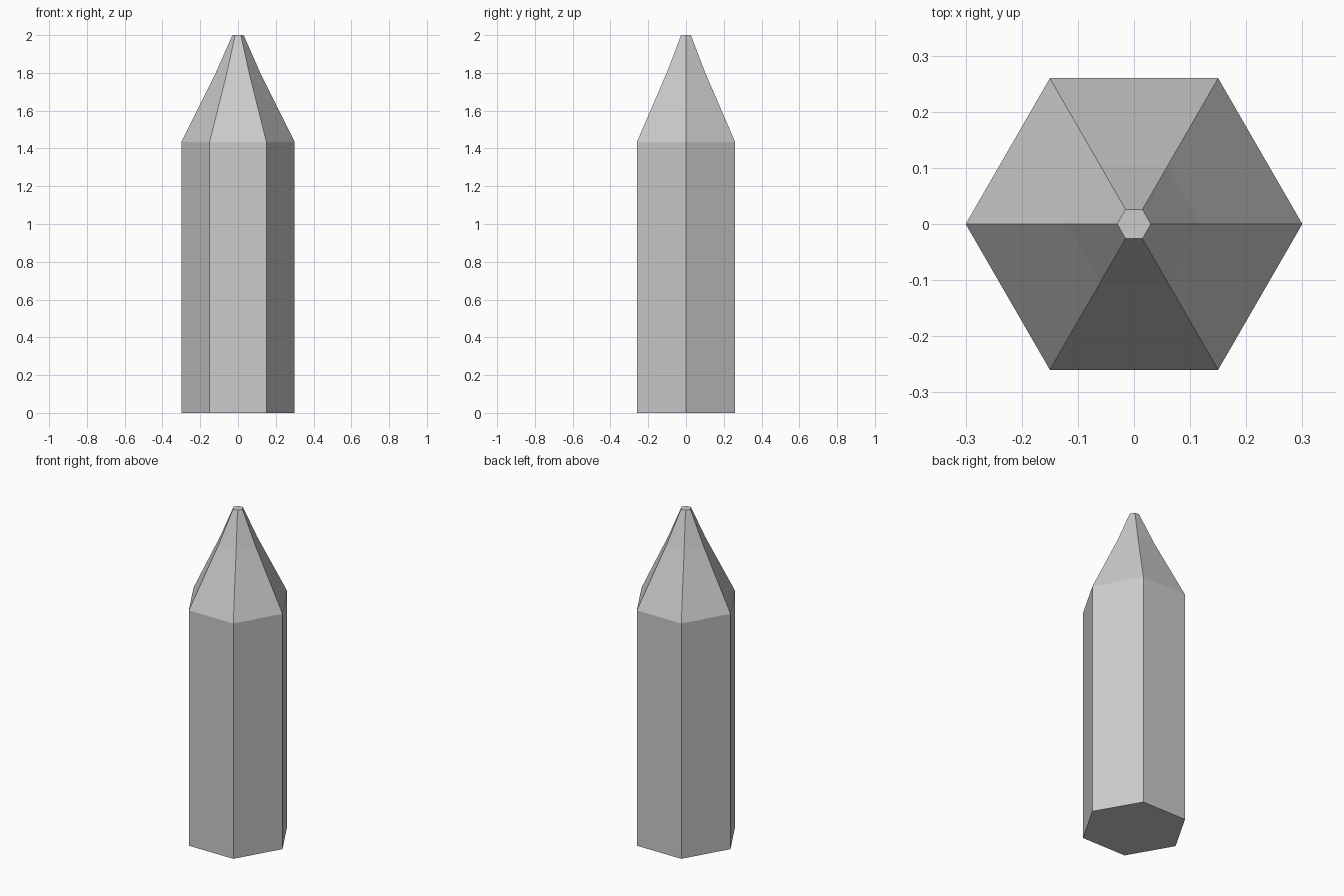
import bpy, bmesh
from math import cos, sin, tau

if "Cube" in bpy.data.objects:
    bpy.data.objects.remove(bpy.data.objects["Cube"])

SIDES = 6
# (radius, height) rings: base, shoulder, start of tip, blunt end
PROFILE = [(0.30, 0.0), (0.30, 1.435), (0.118, 1.80), (0.03, 2.0)]


def loft(name, profile):
    """Flat-sided closed solid through stacked regular polygons."""
    bm = bmesh.new()
    rings = [[bm.verts.new((r * cos(tau * i / SIDES), r * sin(tau * i / SIDES), z))
              for i in range(SIDES)] for r, z in profile]
    for low, high in zip(rings, rings[1:]):
        for i in range(SIDES):
            j = (i + 1) % SIDES
            bm.faces.new((low[i], low[j], high[j], high[i]))
    bm.faces.new(rings[0][::-1])
    bm.faces.new(rings[-1])
    mesh = bpy.data.meshes.new(name)
    bm.to_mesh(mesh)
    bm.free()
    obj = bpy.data.objects.new(name, mesh)
    bpy.context.collection.objects.link(obj)
    return obj


# Hexagonal shaft with sharpened taper and blunt tip
loft("pencil", PROFILE)
